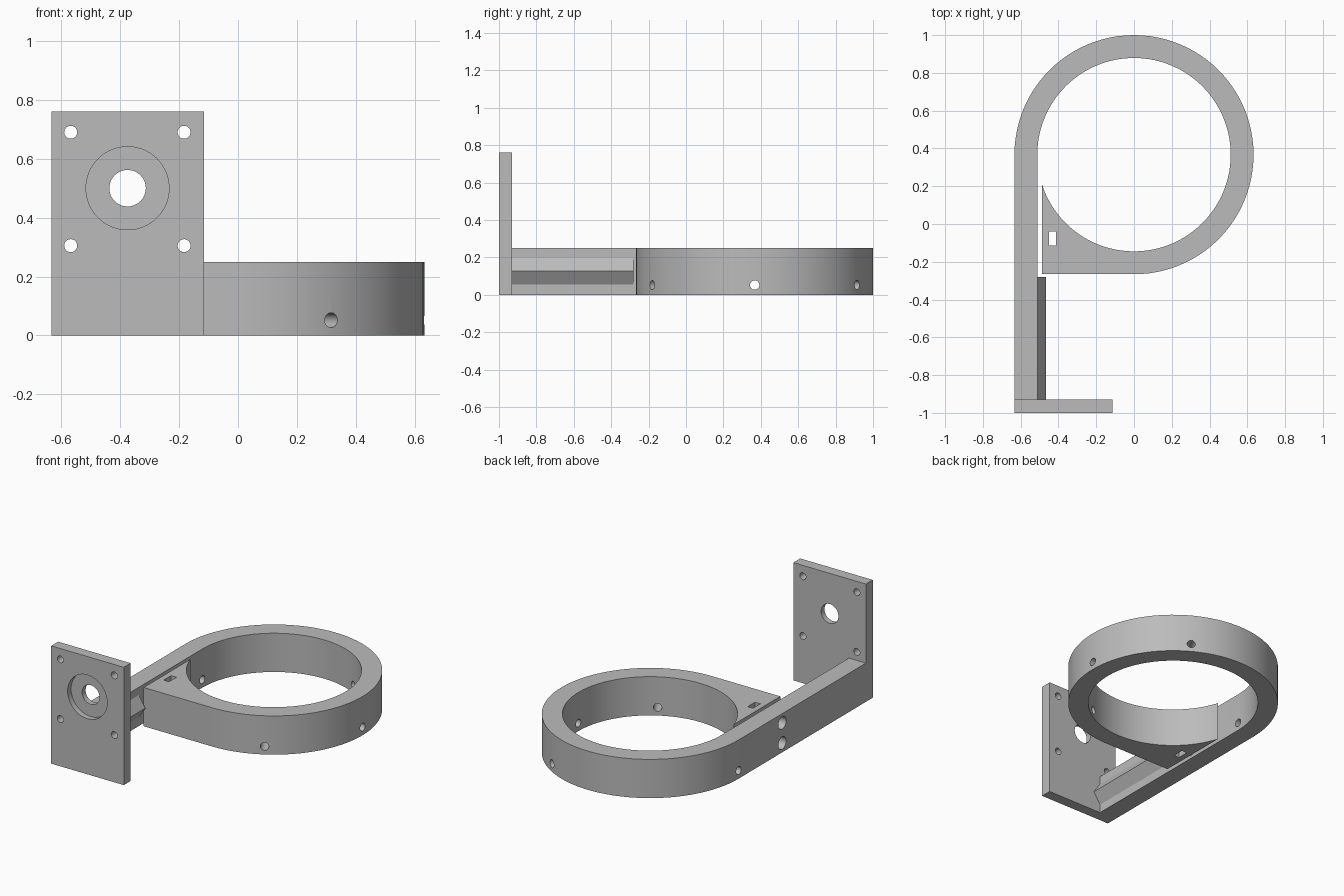
import bpy, bmesh, math
from mathutils import Matrix, Vector

if "Cube" in bpy.data.objects:
    bpy.data.objects.remove(bpy.data.objects["Cube"])

grey = bpy.data.materials.new("plain grey")
grey.diffuse_color = (0.5, 0.5, 0.5, 1)
grey.use_nodes = True
grey.node_tree.nodes["Principled BSDF"].inputs["Base Color"].default_value = grey.diffuse_color

CY, RO, RI, H = 0.367, 0.633, 0.512, 0.25   # ring centre y, radii, height
TAB_X = -0.487                              # clamp tab edge next to the slit
PLATE_Y = -0.93                             # back face of the mounting plate


def make(name, bm):
    bmesh.ops.recalc_face_normals(bm, faces=bm.faces[:])
    me = bpy.data.meshes.new(name)
    bm.to_mesh(me)
    bm.free()
    me.materials.append(grey)
    ob = bpy.data.objects.new(name, me)
    bpy.context.collection.objects.link(ob)
    return ob


def prism(name, pts, direction):
    """Extrude a closed outline of 3D points along a vector."""
    bm = bmesh.new()
    face = bm.faces.new([bm.verts.new(p) for p in pts])
    ext = bmesh.ops.extrude_face_region(bm, geom=[face])
    moved = [g for g in ext["geom"] if isinstance(g, bmesh.types.BMVert)]
    bmesh.ops.translate(bm, verts=moved, vec=direction)
    return make(name, bm)


def box(name, lo, hi):
    (x0, y0, z0), (x1, y1, z1) = lo, hi
    pts = [(x0, y0, z0), (x1, y0, z0), (x1, y1, z0), (x0, y1, z0)]
    return prism(name, pts, (0, 0, z1 - z0))


def rod(a, b, r, segs=32):
    """Cylinder cutter from a to b."""
    a, b = Vector(a), Vector(b)
    bm = bmesh.new()
    rot = (b - a).to_track_quat('Z', 'Y').to_matrix().to_4x4()
    bmesh.ops.create_cone(bm, cap_ends=True, segments=segs, radius1=r, radius2=r,
                          depth=(b - a).length,
                          matrix=Matrix.Translation((a + b) / 2) @ rot)
    return make("cutter", bm)


def cut(target, cutter):
    cutter.hide_render = True
    mod = target.modifiers.new("cut", 'BOOLEAN')
    mod.operation, mod.solver, mod.object = 'DIFFERENCE', 'EXACT', cutter
    bpy.context.view_layer.objects.active = target
    bpy.ops.object.modifier_apply(modifier=mod.name)
    bpy.data.objects.remove(cutter)


def arc(r, a0, a1, n):
    return [(r * math.cos(a0 + (a1 - a0) * i / n),
             CY + r * math.sin(a0 + (a1 - a0) * i / n), 0) for i in range(n + 1)]


# Clamp ring, tab and arm as one outline
tab_angle = math.pi + math.acos(-TAB_X / RI)
outline = [(-RO, PLATE_Y, 0)]
outline += arc(RO, math.pi, -math.pi / 2, 72)
outline += [(TAB_X, CY - RO, 0)]
outline += arc(RI, tab_angle, 3 * math.pi, 90)
outline += [(-RI, PLATE_Y, 0)]
ring = prism("clamp_ring_and_arm", outline, (0, 0, H))

# Radial set screw holes
for deg in (0, 60, 180, 300):
    c, s = math.cos(math.radians(deg)), math.sin(math.radians(deg))
    cut(ring, rod((0.42 * c, CY + 0.42 * s, 0.052),
                  (0.75 * c, CY + 0.75 * s, 0.052), 0.025))

# Clamp screw holes through the arm, ending in the nut slot of the tab
for z in (0.06, 0.19):
    cut(ring, rod((-0.75, -0.077, z), (-0.50, -0.077, z), 0.04))
    cut(ring, rod((-0.50, -0.077, z), (-0.43, -0.077, z), 0.026))
cut(ring, box("nut_slot", (-0.45, -0.115, -0.1), (-0.412, -0.04, H + 0.1)))

# Mounting plate with centre hole, front recess and corner holes
plate = box("mounting_plate", (-RO, -1, 0), (-0.115, PLATE_Y, 0.76))
cut(plate, rod((-0.375, -1.1, 0.5), (-0.375, -0.965, 0.5), 0.141, 64))
cut(plate, rod((-0.375, -1.1, 0.5), (-0.375, -0.8, 0.5), 0.062, 48))
for x in (-0.568, -0.183):
    for z in (0.305, 0.69):
        cut(plate, rod((x, -1.1, z), (x, -0.8, z), 0.022))

# Triangular stiffening rib along the arm
rib = prism("arm_rib", [(-RI, PLATE_Y, 0.055), (-0.465, PLATE_Y, 0.128),
                        (-RI, PLATE_Y, 0.2)], (0, 0.65, 0))

# Smooth curved walls, sharp edges kept
for ob in (ring, plate, rib):
    bpy.ops.object.select_all(action='DESELECT')
    ob.select_set(True)
    bpy.context.view_layer.objects.active = ob
    bpy.ops.object.shade_smooth_by_angle(angle=math.radians(30))
